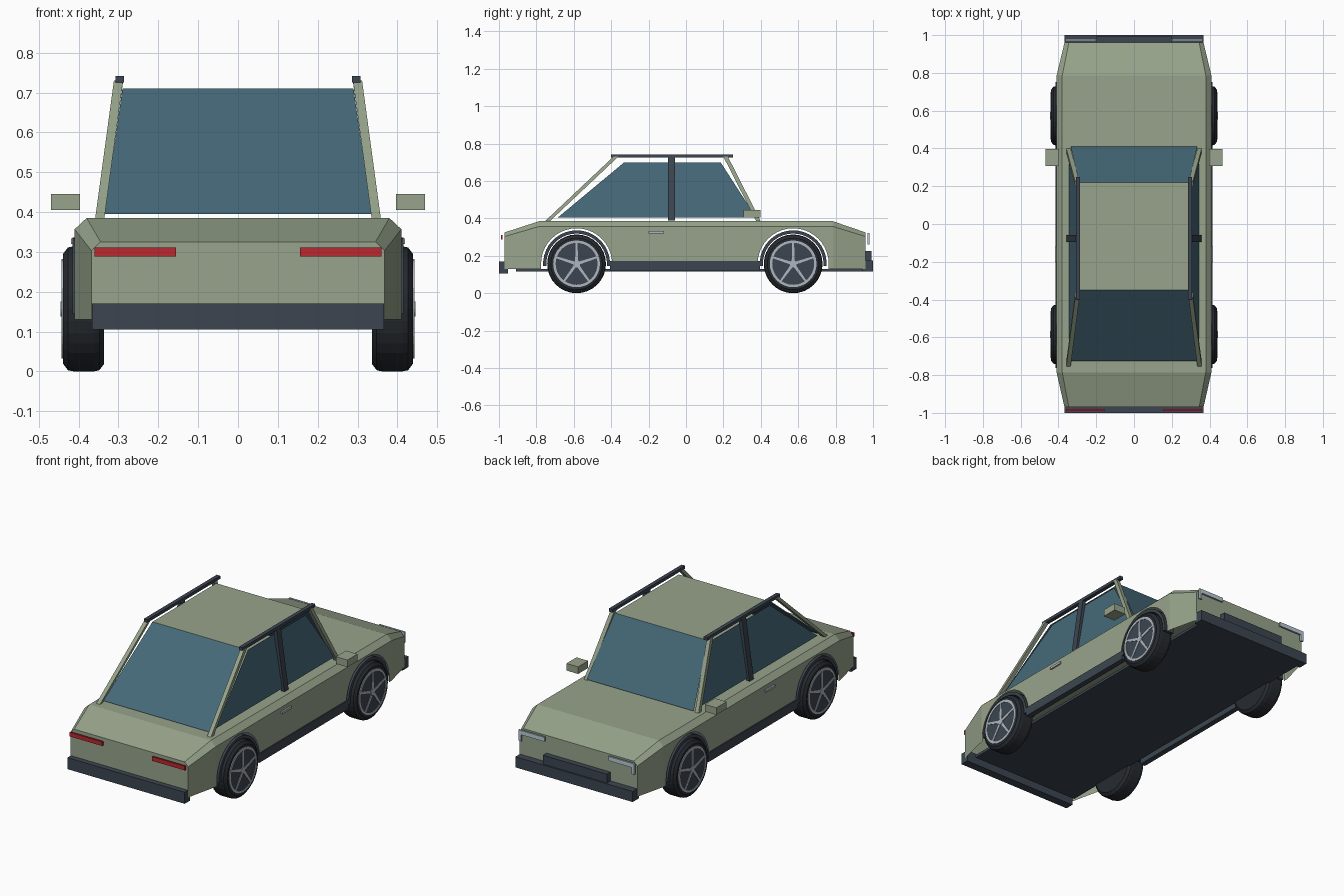
import bpy, bmesh
from math import sin, cos, pi, radians
from mathutils import Vector

if "Cube" in bpy.data.objects:
    bpy.data.objects.remove(bpy.data.objects["Cube"])


def mat(name, col):
    m = bpy.data.materials.new(name)
    m.diffuse_color = (*col, 1)
    m.use_nodes = True
    m.node_tree.nodes["Principled BSDF"].inputs["Base Color"].default_value = m.diffuse_color
    return m


OLIVE = mat("olive_paint", (0.31, 0.37, 0.26))
DARK = mat("dark_trim", (0.045, 0.06, 0.08))
GLASS = mat("glass", (0.06, 0.14, 0.19))
RUBBER = mat("rubber", (0.02, 0.024, 0.03))
SILVER = mat("silver", (0.42, 0.47, 0.52))
LAMP = mat("headlamp", (0.5, 0.6, 0.68))
RED = mat("red_lamp", (0.5, 0.02, 0.03))
SIDES = (("right", 1), ("left", -1))


def mesh(name, verts, faces, material):
    bm = bmesh.new()
    vs = [bm.verts.new(v) for v in verts]
    for f in faces:
        bm.faces.new([vs[i] for i in f])
    bmesh.ops.remove_doubles(bm, verts=bm.verts, dist=1e-5)
    bmesh.ops.recalc_face_normals(bm, faces=bm.faces)
    me = bpy.data.meshes.new(name)
    bm.to_mesh(me)
    bm.free()
    me.materials.append(material)
    ob = bpy.data.objects.new(name, me)
    bpy.context.collection.objects.link(ob)
    return ob


def prism(name, a, b, material):
    """Join two rings of points with walls and caps."""
    n = len(a)
    walls = [(i, (i + 1) % n, n + (i + 1) % n, n + i) for i in range(n)]
    return mesh(name, a + b, walls + [tuple(range(n)), tuple(range(n, 2 * n))], material)


def box(name, x, y, z, material):
    ring = [(x[0], y[0]), (x[1], y[0]), (x[1], y[1]), (x[0], y[1])]
    return prism(name, [(*p, z[0]) for p in ring], [(*p, z[1]) for p in ring], material)


def post(name, p, q, w, d, material):
    """Leaning post with a horizontal w by d section."""
    ring = [(-w, -d), (w, -d), (w, d), (-w, d)]
    a, b = [[tuple(Vector(c) + Vector((dx / 2, dy / 2, 0))) for dx, dy in ring] for c in (p, q)]
    return prism(name, a, b, material)


def lathe(name, prof, centre, s, n, material, closed=False):
    """Spin (x, radius) points about an x-directed axle."""
    cy, cz = centre
    k = len(prof)
    verts = [(s * x, cy + r * cos(2 * pi * i / n), cz + r * sin(2 * pi * i / n))
             for i in range(n) for x, r in prof]
    faces = [(i * k + j, i * k + (j + 1) % k, (i + 1) % n * k + (j + 1) % k, (i + 1) % n * k + j)
             for i in range(n) for j in range(k if closed else k - 1)]
    if not closed:
        faces += [tuple(i * k for i in range(n)), tuple(i * k + k - 1 for i in range(n))]
    return mesh(name, verts, faces, material)


WHEELS = (("rear", -0.585), ("front", 0.573))
AXLE = 0.157

# Body shell: open underneath, arches cut into the flat side walls
verts, faces = [], []


def add(points):
    faces.append(tuple(range(len(verts), len(verts) + len(points))))
    verts.extend(points)


LOW = 0.13


def section(y, end):
    if end:
        return [(0.345, y, 0.325), (0.368, y, 0.303), (0.368, y, LOW)]
    return [(0.38, y, 0.385), (0.41, y, 0.357), (0.41, y, LOW)]


def flip(points, s):
    return [(s * x, y, z) for x, y, z in points]


rings = [section(-0.97, True), section(-0.785, False), section(0.785, False), section(0.96, True)]
for i in range(3):
    a, b = rings[i], rings[i + 1]
    add([a[0], b[0], flip(b, -1)[0], flip(a, -1)[0]])
    for s in (1, -1):
        for j in (0, 1):
            if not (i == 1 and j == 1):
                add(flip([a[j], b[j], b[j + 1], a[j + 1]], s))
for r in (rings[0], rings[3]):
    add(r + flip(r, -1)[::-1])
outline = [rings[1][1], rings[1][2]]
for _, cy in WHEELS:
    outline += [(0.41, cy - 0.19, LOW)]
    outline += [(0.41, cy - 0.19 * cos(pi * i / 20), AXLE + 0.19 * sin(pi * i / 20)) for i in range(21)]
    outline += [(0.41, cy + 0.19, LOW)]
outline += [rings[2][2], rings[2][1]]
for s in (1, -1):
    add(flip(outline, s))
mesh("body_shell", verts, faces, OLIVE)

# Floor, bumpers, grille
box("floor_pan", (-0.345, 0.345), (-0.91, 0.95), (0.115, 0.13), DARK)
box("rear_bumper", (-0.367, 0.367), (-1.0, -0.952), (0.105, 0.17), DARK)
box("front_bumper", (-0.367, 0.367), (0.945, 1.0), (0.115, 0.175), DARK)
box("grille", (-0.2, 0.2), (0.955, 0.992), (0.175, 0.225), DARK)

# Roof and end windows are single sheets
mesh("roof_panel", [(-0.29, -0.35, 0.71), (0.29, -0.35, 0.71), (0.29, 0.22, 0.71), (-0.29, 0.22, 0.71)],
     [(0, 1, 2, 3)], OLIVE)
for name, y0, y1 in (("rear_window", -0.725, -0.35), ("windscreen", 0.41, 0.22)):
    mesh(name, [(-0.335, y0, 0.395), (0.335, y0, 0.395), (0.29, y1, 0.71), (-0.29, y1, 0.71)],
         [(0, 1, 2, 3)], GLASS)

for side, s in SIDES:
    def span(a, b):
        return sorted((s * a, s * b))

    # Side glass, pillars and roof rail
    mesh(side + "_side_window", [(s * 0.343, -0.685, 0.405), (s * 0.343, 0.375, 0.405),
                                 (s * 0.293, 0.185, 0.7), (s * 0.293, -0.33, 0.7)], [(0, 1, 2, 3)], GLASS)
    post(side + "_rear_pillar", (s * 0.347, -0.742, 0.384), (s * 0.3, -0.375, 0.73), 0.023, 0.026, OLIVE)
    post(side + "_front_pillar", (s * 0.347, 0.388, 0.384), (s * 0.3, 0.212, 0.73), 0.023, 0.024, OLIVE)
    post(side + "_middle_pillar", (s * 0.347, -0.077, 0.39), (s * 0.298, -0.077, 0.73), 0.02, 0.038, DARK)
    box(side + "_roof_rail", span(0.286, 0.308), (-0.4, 0.25), (0.725, 0.742), DARK)

    # Sill, mirror, handle
    box(side + "_sill", span(0.385, 0.416), (-0.405, 0.395), (0.122, 0.173), DARK)
    box(side + "_mirror", span(0.396, 0.469), (0.308, 0.398), (0.405, 0.445), OLIVE)
    box(side + "_door_handle", span(0.408, 0.419), (-0.2, -0.118), (0.32, 0.333), SILVER)

    # Lamps
    box(side + "_tail_lamp", span(0.156, 0.36), (-0.99, -0.98), (0.288, 0.311), RED)
    box(side + "_headlamp_bar", span(0.2, 0.362), (0.97, 0.98), (0.297, 0.321), LAMP)
    box(side + "_headlamp_end", span(0.345, 0.362), (0.97, 0.98), (0.26, 0.297), LAMP)

    for end, cy in WHEELS:
        tag = end + "_" + side
        c = (cy, AXLE)
        # Wheel arch trim
        n = 20
        ring = [(0.355, 0.162), (0.355, 0.179), (0.415, 0.179), (0.415, 0.162)]
        av, af = [], []
        for i in range(n + 1):
            t = radians(-4) + radians(188) * i / n
            av += [(s * x, cy + r * cos(t), AXLE + r * sin(t)) for x, r in ring]
        for i in range(n):
            af += [(4 * i + j, 4 * i + (j + 1) % 4, 4 * i + 4 + (j + 1) % 4, 4 * i + 4 + j) for j in range(4)]
        af += [(0, 1, 2, 3), tuple(range(4 * n, 4 * n + 4))]
        mesh(tag + "_arch_trim", av, af, DARK)
        # Tyre with a shallow dish, rim, spokes and hub
        lathe(tag + "_tyre", [(0.336, 0.125), (0.336, 0.138), (0.348, 0.154), (0.362, AXLE), (0.413, AXLE),
                              (0.427, 0.154), (0.439, 0.138), (0.439, 0.125)], c, s, 32, RUBBER)
        lathe(tag + "_wheel_disc", [(0.43, 0.122), (0.4405, 0.122)], c, s, 32, DARK)
        lathe(tag + "_rim", [(0.432, 0.112), (0.432, 0.125), (0.443, 0.125), (0.443, 0.112)],
              c, s, 32, SILVER, True)
        lathe(tag + "_hub", [(0.43, 0.019), (0.445, 0.019)], c, s, 12, SILVER)
        for k in range(5):
            t = pi / 2 + k * 2 * pi / 5
            d, p = Vector((0, cos(t), sin(t))), Vector((0, -sin(t), cos(t)))
            o = Vector((0, cy, AXLE))
            quad = [o + d * r + p * w for r, w in ((0.01, -0.008), (0.115, -0.005), (0.115, 0.005), (0.01, 0.008))]
            prism(f"{tag}_spoke_{k + 1}", [(s * 0.436, q.y, q.z) for q in quad],
                  [(s * 0.443, q.y, q.z) for q in quad], SILVER)
